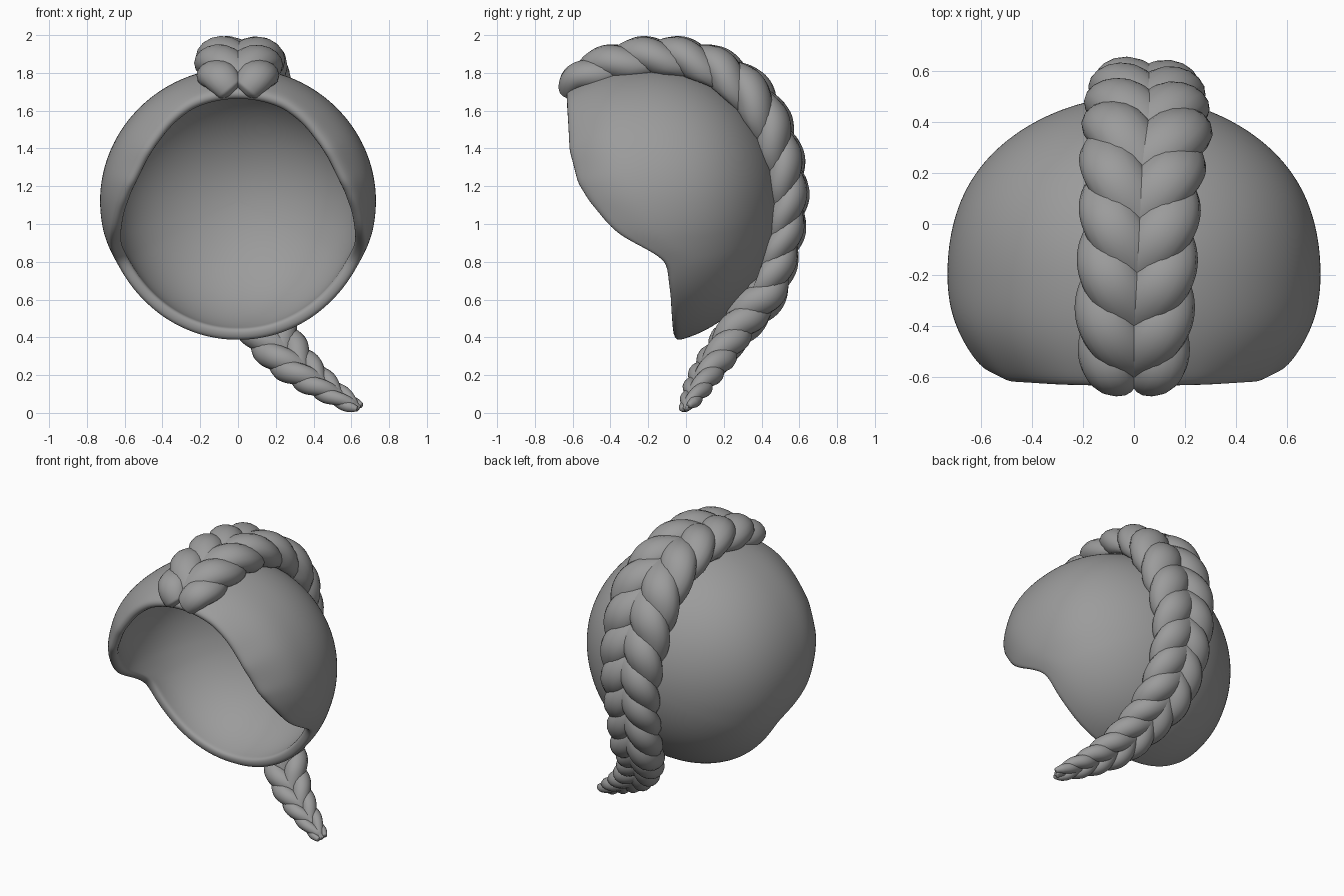
import bpy
from math import sin, cos, pi, acos, degrees
from mathutils import Vector

if "Cube" in bpy.data.objects:
    bpy.data.objects.remove(bpy.data.objects["Cube"])

hair = bpy.data.materials.new("hair_grey")
hair.diffuse_color = (.33, .33, .33, 1)
hair.use_nodes = True
hair.node_tree.nodes["Principled BSDF"].inputs["Base Color"].default_value = hair.diffuse_color


def make_object(name, verts, faces):
    mesh = bpy.data.meshes.new(name)
    mesh.from_pydata(verts, [], faces)
    mesh.shade_smooth()
    mesh.materials.append(hair)
    obj = bpy.data.objects.new(name, mesh)
    bpy.context.collection.objects.link(obj)
    return obj


def lerp_table(table, x):
    for (x0, y0), (x1, y1) in zip(table, table[1:]):
        if x <= x1:
            return y0 + (y1 - y0) * (x - x0) / (x1 - x0)
    return table[-1][1]


def catmull(points, u):
    i = min(int(u), len(points) - 2)
    t = u - i
    p = [points[max(0, min(len(points) - 1, i + k))] for k in (-1, 0, 1, 2)]
    return [0.5 * (2 * b + (c - a) * t + (2 * a - 5 * b + 4 * c - d) * t * t
                   + (3 * b - a - 3 * c + d) * t ** 3) for a, b, c, d in zip(*p)]


# Hair cap: rounded shell from a pole at the back out to a shaped rim
# (angle from the top around the y axis, y of the rim)
RIM = [(0, -.65), (30, -.645), (60, -.635), (80, -.59), (90, -.53), (100, -.43),
       (105, -.36), (108.5, -.28), (111, -.19), (114, -.13), (120, -.10),
       (135, -.08), (180, -.055)]
# (angle, inward curl of the rim)
CURL = [(0, .03), (25, .05), (50, .12), (72, .14), (90, .10), (110, .02), (180, 0)]
RINGS, SEG = 22, 72
verts, faces = [(0, .5, 1.12)], []
for i in range(1, RINGS + 1):
    for j in range(SEG):
        a = 2 * pi * j / SEG
        deg = degrees(min(a, 2 * pi - a))
        y = lerp_table(RIM, deg)
        f = i / RINGS
        phi = acos((y + .2) / (.85 if y < -.2 else .7)) * f
        c = cos(phi)
        wide = 1 + .035 * sin(2 * phi) ** 2 * abs(sin(a))
        r = sin(phi) * wide * (1 - lerp_table(CURL, deg) * max(0, (f - .82) / .18) ** 2)
        verts.append((.732 * r * sin(a),
                      -.2 + c * (.7 if c > 0 else .85),
                      1.12 + (.71 if cos(a) > 0 else .757) * r * cos(a)))
for j in range(SEG):
    k = (j + 1) % SEG
    faces.append((0, 1 + j, 1 + k))
    for i in range(RINGS - 1):
        b = 1 + i * SEG
        faces.append((b + j, b + SEG + j, b + SEG + k, b + k))
cap = make_object("hair_cap", verts, faces)
solid = cap.modifiers.new("thickness", 'SOLIDIFY')
solid.thickness = .065
solid.offset = -1
sub = cap.modifiers.new("smooth", 'SUBSURF')
sub.levels = sub.render_levels = 2

# Braid centre line from brow to tail tip: x, y, z, half width
PATH = [(0, -.60, 1.69, .14), (0, -.55, 1.765, .20), (0, -.40, 1.83, .225),
        (.01, -.2, 1.87, .23), (.02, 0, 1.86, .23), (.03, .2, 1.785, .24),
        (.05, .36, 1.64, .25), (.05, .46, 1.45, .24), (.05, .525, 1.22, .22),
        (.05, .525, 1.0, .20), (.06, .48, .8, .19), (.09, .41, .62, .18),
        (.15, .28, .46, .155), (.26, .17, .30, .135), (.4, .09, .18, .105),
        (.53, .04, .09, .075), (.64, 0, .025, .048)]
STEPS, SIDES, STRANDS = 320, 16, 4
CENTRE = Vector((0, -.1, 1.1))
samples = [catmull(PATH, (len(PATH) - 1) * n / STEPS) for n in range(STEPS + 1)]
pos = [Vector(s[:3]) for s in samples]
width = [s[3] for s in samples]


def tangent(pts, n):
    return (pts[min(n + 1, len(pts) - 1)] - pts[max(n - 1, 0)]).normalized()


# Local frames and twist phase, tighter where the braid is thinner
frames, phase = [], [0]
for n in range(STEPS + 1):
    t = tangent(pos, n)
    out = pos[n] - CENTRE
    out = (out - t * out.dot(t)).normalized()
    frames.append((t.cross(out), out))
    if n:
        pitch = .78 * (max(width[n], .09) / .23) ** .5
        phase.append(phase[-1] + 2 * pi * (pos[n] - pos[n - 1]).length / pitch)

# Interwoven strands, emerging in pairs at the centre and sweeping outward
for k in range(STRANDS):
    line = []
    for n in range(STEPS + 1):
        th = phase[n] + 2 * pi * k / STRANDS + .35
        side, out = frames[n]
        line.append(pos[n] + side * (.53 * width[n] * sin(th))
                    + out * (.16 * width[n] * sin(2 * th)))
    verts, faces = [], []
    for n in range(STEPS + 1):
        t = tangent(line, n)
        out = frames[n][1]
        out = (out - t * out.dot(t)).normalized()
        side = t.cross(out)
        end = min(1, .45 + n / 10, .6 + (STEPS - n) / 20)
        thick = .39 + .12 * min(1, max(0, (.9 - pos[n].z) / .4))
        # keep the underside within the cap wall
        floor = -.34 * width[n] if pos[n].z > .65 else -width[n]
        for m in range(SIDES):
            u = 2 * pi * m / SIDES
            v = (line[n] + side * (.50 * width[n] * end * cos(u))
                 + out * (thick * width[n] * end * sin(u)))
            depth = (v - pos[n]).dot(frames[n][1])
            verts.append(v + frames[n][1] * max(0, floor - depth))
    for n in range(STEPS):
        for m in range(SIDES):
            q = (m + 1) % SIDES
            b = n * SIDES
            faces.append((b + m, b + q, b + SIDES + q, b + SIDES + m))
    faces.append(tuple(reversed(range(SIDES))))
    faces.append(tuple(range(STEPS * SIDES, (STEPS + 1) * SIDES)))
    make_object(f"braid_strand_{k + 1}", verts, faces)
